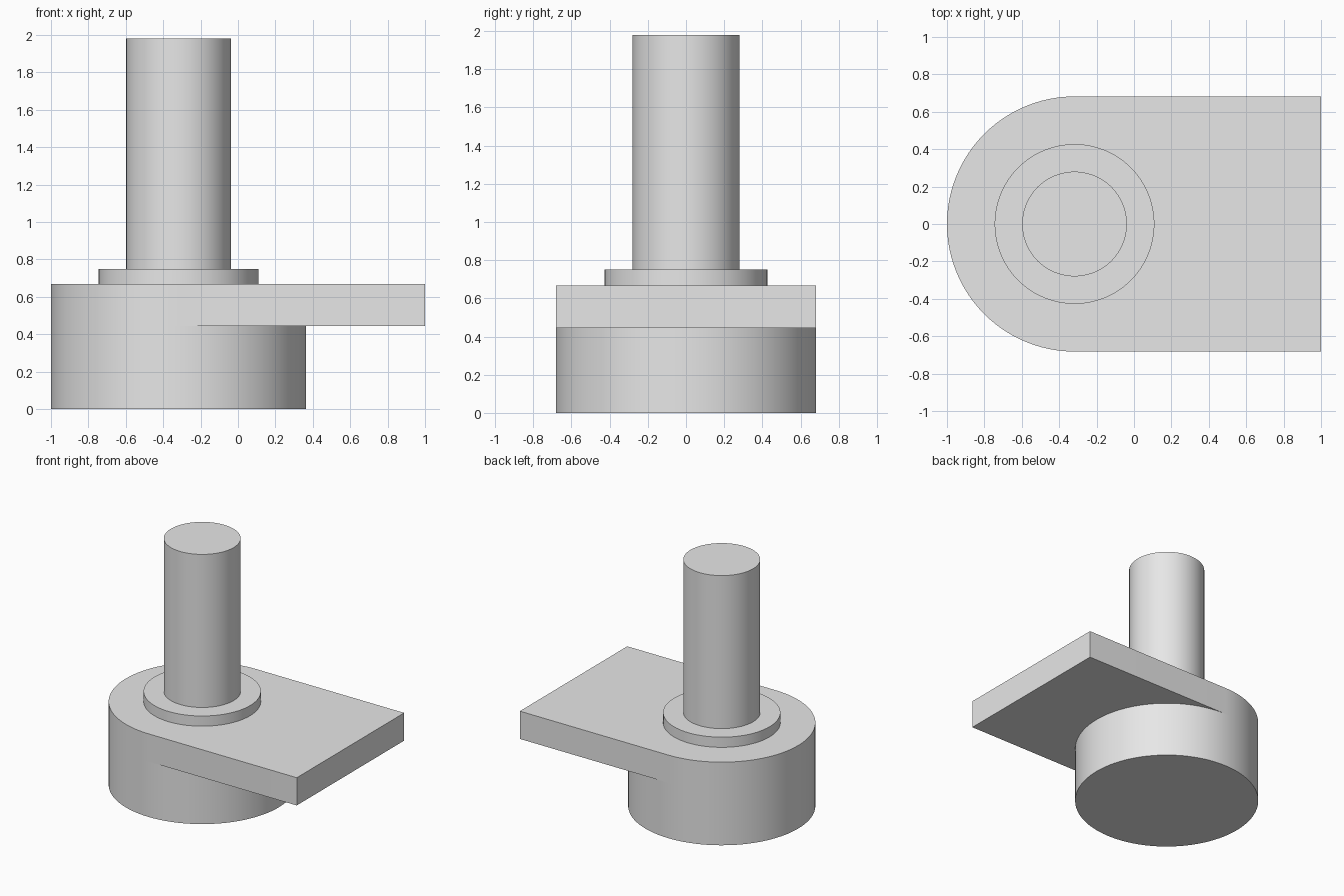
import bpy
import bmesh
from math import cos, sin, pi, radians

cube = bpy.data.objects.get("Cube")
if cube:
    bpy.data.objects.remove(cube, do_unlink=True)

AXIS_X = -0.318      # shared axis of all round parts
BODY_R = 0.682
SEGMENTS = 96

grey = bpy.data.materials.new("plain grey")
grey.use_nodes = True
grey.diffuse_color = (0.8, 0.8, 0.8, 1)
grey.node_tree.nodes["Principled BSDF"].inputs["Base Color"].default_value = (0.8, 0.8, 0.8, 1)


def arc(radius, start, end, steps):
    """Points along an arc around the shared axis."""
    angles = [start + (end - start) * i / steps for i in range(steps + 1)]
    return [(AXIS_X + radius * cos(a), radius * sin(a)) for a in angles]


def circle(radius):
    return arc(radius, 0, 2 * pi, SEGMENTS)[:-1]


def extrude_outline(name, outline, bottom, top):
    """Closed solid from a flat outline raised between two heights."""
    bm = bmesh.new()
    face = bm.faces.new([bm.verts.new((x, y, bottom)) for x, y in outline])
    raised = bmesh.ops.extrude_face_region(bm, geom=[face], use_keep_orig=True)
    verts = [v for v in raised["geom"] if isinstance(v, bmesh.types.BMVert)]
    bmesh.ops.translate(bm, vec=(0, 0, top - bottom), verts=verts)
    bmesh.ops.recalc_face_normals(bm, faces=bm.faces)
    mesh = bpy.data.meshes.new(name)
    bm.to_mesh(mesh)
    bm.free()
    mesh.materials.append(grey)
    obj = bpy.data.objects.new(name, mesh)
    bpy.context.collection.objects.link(obj)
    bpy.ops.object.select_all(action="DESELECT")
    obj.select_set(True)
    bpy.context.view_layer.objects.active = obj
    bpy.ops.object.shade_smooth_by_angle(angle=radians(30))
    return obj


# Round base under the plate
extrude_outline("base_drum", circle(BODY_R), 0, 0.445)

# Plate with one rounded end and one square end
plate_outline = arc(BODY_R, pi / 2, 3 * pi / 2, SEGMENTS // 2) + [(1, -BODY_R), (1, BODY_R)]
extrude_outline("plate", plate_outline, 0.445, 0.668)

# Collar and upright shaft
extrude_outline("collar", circle(0.427), 0.668, 0.75)
extrude_outline("shaft", circle(0.28), 0.75, 1.98)
